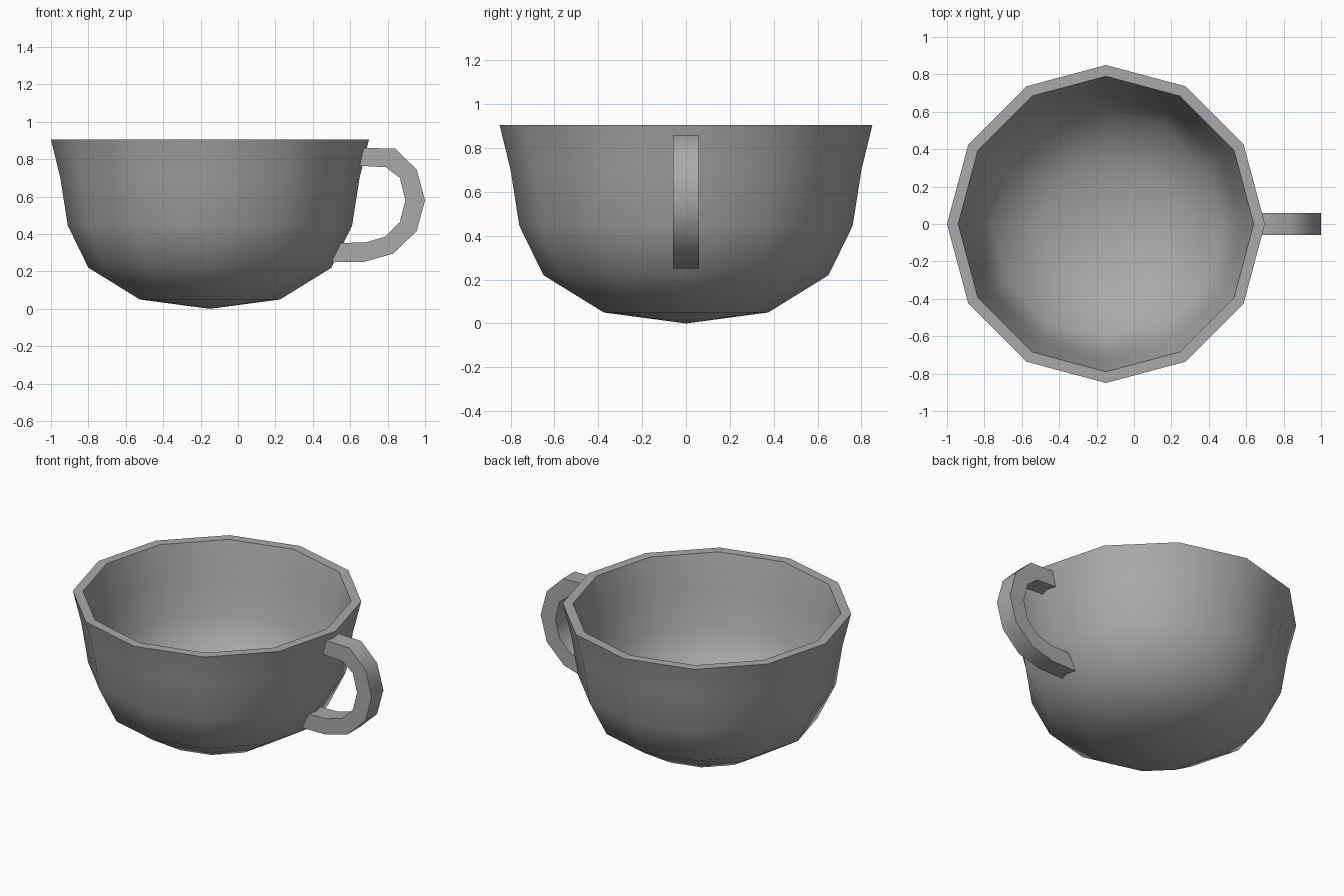
import bpy
import bmesh
from math import cos, sin, pi, radians

cube = bpy.data.objects.get("Cube")
if cube:
    bpy.data.objects.remove(cube, do_unlink=True)

SIDES = 12
CENTRE_X = -0.15
HANDLE_HALF_WIDTH = 0.06

grey = bpy.data.materials.new("grey ceramic")
grey.use_nodes = True
colour = (0.4, 0.4, 0.4, 1)
grey.diffuse_color = colour
grey.node_tree.nodes["Principled BSDF"].inputs["Base Color"].default_value = colour


def finish(bm, name, angle):
    """Turn a bmesh into a smooth-shaded object that keeps its sharp edges."""
    bmesh.ops.recalc_face_normals(bm, faces=bm.faces)
    mesh = bpy.data.meshes.new(name)
    bm.to_mesh(mesh)
    bm.free()
    mesh.materials.append(grey)
    obj = bpy.data.objects.new(name, mesh)
    bpy.context.collection.objects.link(obj)
    bpy.ops.object.select_all(action='DESELECT')
    obj.select_set(True)
    bpy.context.view_layer.objects.active = obj
    bpy.ops.object.shade_smooth_by_angle(angle=radians(angle))
    return obj


# Cup bowl: (radius, height) from the outer base, over the rim, to the inner base
profile = [(0, 0), (0.375, 0.05), (0.65, 0.22), (0.76, 0.445), (0.80, 0.70),
           (0.85, 0.905), (0.79, 0.905), (0.742, 0.70), (0.70, 0.46),
           (0.61, 0.26), (0.35, 0.11), (0, 0.06)]
bm = bmesh.new()
rings = []
for r, z in profile:
    count = SIDES if r else 1
    rings.append([bm.verts.new((CENTRE_X + r * cos(2 * pi * i / SIDES),
                                r * sin(2 * pi * i / SIDES), z))
                  for i in range(count)])
for low, high in zip(rings, rings[1:]):
    for i in range(SIDES):
        j = (i + 1) % SIDES
        corners = [low[i % len(low)], low[j % len(low)],
                   high[j % len(high)], high[i % len(high)]]
        bm.faces.new(list(dict.fromkeys(corners)))
finish(bm, "cup_bowl", 50)

# Handle: matching outer and inner outlines in x and z, ends set into the wall
outer = [(0.67, 0.86), (0.84, 0.857), (0.955, 0.745), (1.0, 0.58),
         (0.955, 0.415), (0.83, 0.295), (0.67, 0.25), (0.50, 0.25)]
inner = [(0.65, 0.765), (0.79, 0.757), (0.865, 0.70), (0.895, 0.58),
         (0.865, 0.465), (0.785, 0.385), (0.68, 0.355), (0.55, 0.352)]
bm = bmesh.new()
w = HANDLE_HALF_WIDTH
sections = [[bm.verts.new((x, y, z)) for (x, z), y in
             ((o, -w), (o, w), (n, w), (n, -w))] for o, n in zip(outer, inner)]
for a, b in zip(sections, sections[1:]):
    for i in range(4):
        j = (i + 1) % 4
        bm.faces.new((a[i], a[j], b[j], b[i]))
bm.faces.new(sections[0])
bm.faces.new(sections[-1])
finish(bm, "handle", 60)
